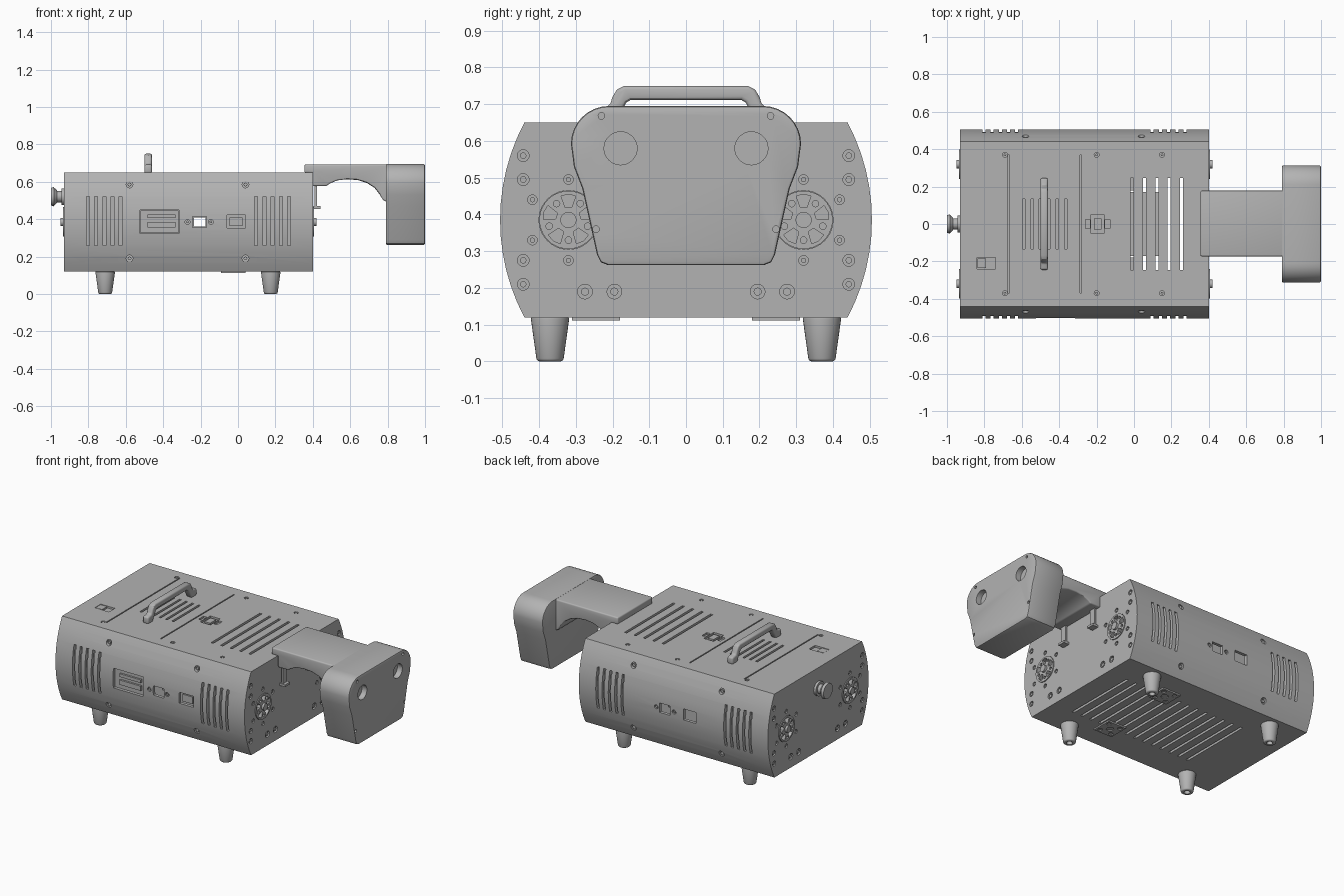
import bpy, bmesh, math
from mathutils import Matrix, Vector

if "Cube" in bpy.data.objects:
    bpy.data.objects.remove(bpy.data.objects["Cube"])

grey = bpy.data.materials.new("light_grey")
grey.use_nodes = True
grey.diffuse_color = (0.45, 0.45, 0.45, 1)
grey.node_tree.nodes["Principled BSDF"].inputs["Base Color"].default_value = (0.45, 0.45, 0.45, 1)

TURN = {'X': Matrix.Rotation(math.pi / 2, 4, 'Y'),
        'Y': Matrix.Rotation(-math.pi / 2, 4, 'X'),
        'Z': Matrix.Identity(4)}


def box(bm, c, s):
    bmesh.ops.create_cube(bm, size=1, matrix=Matrix.Translation(c) @ Matrix.Diagonal((*s, 1)))


def cyl(bm, c, r, d, axis='Z', r2=None, n=24):
    bmesh.ops.create_cone(bm, cap_ends=True, segments=n, radius1=r, radius2=r if r2 is None else r2,
                          depth=d, matrix=Matrix.Translation(c) @ TURN[axis])


def prism(bm, pts, axis, a, b):
    place = (lambda p, t: (t, *p)) if axis == 'X' else (lambda p, t: (p[0], t, p[1]))
    low = [bm.verts.new(place(p, a)) for p in pts]
    high = [bm.verts.new(place(p, b)) for p in pts]
    faces = [bm.faces.new(low), bm.faces.new(high[::-1])]
    for i in range(len(pts)):
        j = (i + 1) % len(pts)
        faces.append(bm.faces.new((low[j], low[i], high[i], high[j])))
    bmesh.ops.recalc_face_normals(bm, faces=faces)


def make(name, bm):
    me = bpy.data.meshes.new(name)
    bm.to_mesh(me)
    bm.free()
    ob = bpy.data.objects.new(name, me)
    bpy.context.collection.objects.link(ob)
    me.materials.append(grey)
    return ob


def bake(ob):
    dg = bpy.context.evaluated_depsgraph_get()
    me = bpy.data.meshes.new_from_object(ob.evaluated_get(dg))
    ob.modifiers.clear()
    ob.data = me


def cut(ob, bm):
    tool = make("cutter", bm)
    tool.hide_render = True
    m = ob.modifiers.new("cut", 'BOOLEAN')
    m.operation, m.solver, m.object = 'DIFFERENCE', 'EXACT', tool
    bake(ob)
    bpy.data.objects.remove(tool)


def soften(ob, width):
    m = ob.modifiers.new("bevel", 'BEVEL')
    m.width, m.segments, m.limit_method, m.angle_limit = width, 3, 'ANGLE', math.radians(35)
    bake(ob)


def section(inset):
    # flat top and bottom, bulging sides
    r, h = 0.565 - inset, 0.265 - inset
    a = math.asin(h / r)
    side = [(-0.059 + r * math.cos(t), 0.385 + r * math.sin(t))
            for t in [a * (i / 6 - 1) for i in range(13)]]
    return side + [(-y, z) for y, z in reversed(side)]


# Hollow casing
bm = bmesh.new()
prism(bm, section(0), 'X', -0.93, 0.40)
casing = make("casing", bm)
bm = bmesh.new()
prism(bm, section(0.02), 'X', -0.91, 0.38)
cut(casing, bm)

WHEEL_Y, MID = 0.32, 0.385
cuts, screws = bmesh.new(), bmesh.new()


def screw_hole(p, n, r):
    # shallow recess with a smaller screw head inside it
    p, n = Vector(p), Vector(n)
    axis = 'XYZ'[max(range(3), key=lambda i: abs(n[i]))]
    cyl(cuts, p, r, 0.024, axis, n=16)
    cyl(screws, p - n * 0.008, r * 0.55, 0.012, axis, n=12)


for s in (-1, 1):
    # side vents and side screws
    for c in (-0.715, 0.185):
        for i in range(-2, 3):
            box(cuts, (c + i * 0.044, s * 0.485, 0.39), (0.016, 0.1, 0.26))
    for x in (-0.58, 0.04):
        for z in (0.585, 0.19):
            screw_hole((x, s * 0.468, z), (0, s, 0), 0.018)
    # side data connector
    box(cuts, (-0.205, s * 0.5, MID), (0.075, 0.06, 0.06))
    for x in (-0.27, -0.145):
        screw_hole((x, s * 0.506, MID), (0, s, 0), 0.013)
    # top screws
    for x in (-0.69, -0.2, 0.15):
        screw_hole((x, s * 0.37, 0.65), (0, 0, 1), 0.013)
    # end plates: wheel sockets and mounting holes
    for e, x in ((-1, -0.93), (1, 0.40)):
        cyl(cuts, (x, s * WHEEL_Y, MID), 0.08, 0.06, 'X', n=40)
        for d in (-1, 1):
            for y, z, r in ((0.443, 0.11, 0.016), (0.443, 0.175, 0.016), (WHEEL_Y, 0.11, 0.013),
                            (0.418, 0.055, 0.013), (0.222, 0.055, 0.013)):
                screw_hole((x, s * y, MID + d * z), (e, 0, 0), r)
        for y in (0.275, 0.195):
            screw_hole((x, s * y, 0.19), (e, 0, 0), 0.02)

# front display recess and sockets, rear power socket
box(cuts, (-0.42, -0.5, 0.387), (0.21, 0.06, 0.125))
box(cuts, (-0.01, -0.5, 0.387), (0.1, 0.06, 0.07))
box(cuts, (-0.38, 0.5, 0.387), (0.09, 0.06, 0.07))
# top vents, seams, switch and connector
for i in range(5):
    box(cuts, (-0.01 + i * 0.066, 0, 0.645), (0.016, 0.49, 0.05))
for i in range(6):
    box(cuts, (-0.59 + i * 0.045, 0, 0.645), (0.014, 0.27, 0.05))
for x in (-0.67, -0.285):
    box(cuts, (x, 0, 0.65), (0.007, 0.74, 0.02))
box(cuts, (-0.79, -0.21, 0.65), (0.1, 0.06, 0.024))
box(cuts, (-0.195, 0, 0.65), (0.07, 0.1, 0.024))
for x in (-0.248, -0.142):
    box(cuts, (x, 0, 0.65), (0.025, 0.05, 0.024))
# bottom vents
for i in range(14):
    box(cuts, (0.254 - i * 0.066, 0, 0.125), (0.016, 0.49, 0.05))
cut(casing, cuts)
make("screw_heads", screws)

# Modules seen through the vents
bm = bmesh.new()
box(bm, (-0.36, 0, MID), (1.03, 0.34, 0.36))
for s in (-1, 1):
    box(bm, (-0.265, s * 0.34, MID), (1.24, 0.17, 0.34))
inner = make("inner_modules", bm)
bm = bmesh.new()
box(bm, (-0.205, 0, MID), (0.06, 1.2, 0.05))
for x in (-0.93, 0.40):
    for s in (-1, 1):
        cyl(bm, (x, s * WHEEL_Y, MID), 0.081, 0.12, 'X')
cut(inner, bm)

# Inset parts: display, sockets, switch, connector
bm = bmesh.new()
box(bm, (-0.42, -0.478, 0.387), (0.205, 0.02, 0.12))
box(bm, (-0.41, -0.49, 0.37), (0.15, 0.02, 0.03))
box(bm, (-0.41, -0.49, 0.415), (0.15, 0.02, 0.02))
box(bm, (-0.01, -0.478, 0.387), (0.07, 0.03, 0.045))
box(bm, (-0.815, -0.21, 0.643), (0.045, 0.05, 0.012))
box(bm, (-0.195, 0, 0.643), (0.04, 0.06, 0.012))
make("socket_inserts", bm)

# Spoked wheels in the end sockets
for e, x in ((-1, -0.92), (1, 0.39)):
    for s in (-1, 1):
        bm = bmesh.new()
        cyl(bm, (x, s * WHEEL_Y, MID), 0.079, 0.03, 'X', n=40)
        wheel = make("end_wheel", bm)
        bm = bmesh.new()
        for i in range(5):
            a = math.pi / 2 + i * math.tau / 5
            wedge = [(rr * math.cos(a + t), rr * math.sin(a + t))
                     for rr, t in ((0.035, -0.25), (0.068, -0.3), (0.07, 0), (0.068, 0.3), (0.035, 0.25))]
            prism(bm, [(s * WHEEL_Y + y, MID + z) for y, z in wedge], 'X', x - 0.03, x + 0.03)
            a += math.pi / 5
            cyl(bm, (x, s * WHEEL_Y + 0.055 * math.cos(a), MID + 0.055 * math.sin(a)), 0.009, 0.06, 'X', n=12)
        cut(wheel, bm)
        bm = bmesh.new()
        cyl(bm, (x + e * 0.014, s * WHEEL_Y, MID), 0.022, 0.03, 'X', n=20)
        make("wheel_hub", bm)

# Tapered feet with a screw recess
for x in (-0.71, 0.175):
    for s in (-1, 1):
        bm = bmesh.new()
        cyl(bm, (x, s * 0.37, 0.061), 0.036, 0.122, r2=0.053, n=32)
        foot = make("foot", bm)
        soften(foot, 0.008)
        bm = bmesh.new()
        cyl(bm, (x, s * 0.37, 0), 0.018, 0.05, n=20)
        cut(foot, bm)

# Bottom connector plates
for s in (-1, 1):
    bm = bmesh.new()
    box(bm, (-0.025, s * 0.245, 0.116), (0.13, 0.13, 0.01))
    plate = make("bottom_plate", bm)
    bm = bmesh.new()
    cyl(bm, (-0.025, s * 0.245, 0.11), 0.022, 0.014, n=16)
    for dx in (-0.04, 0.04):
        for dy in (-0.04, 0.04):
            cyl(bm, (-0.025 + dx, s * 0.245 + dy, 0.11), 0.014, 0.014, n=12)
    cut(plate, bm)

# Carrying handle
half = [(0.245, 0.645), (0.245, 0.69), (0.208, 0.695), (0.2, 0.72), (0.188, 0.74), (0.168, 0.75)]
under = [(0.15, 0.712), (0.162, 0.705), (0.17, 0.69), (0.195, 0.645)]
bm = bmesh.new()
outer = half + [(-y, z) for y, z in reversed(half)]
prism(bm, outer + [(-y, z) for y, z in reversed(under)] + under, 'X', -0.5, -0.46)
soften(make("handle", bm), 0.01)

# Knob on the left end
bm = bmesh.new()
for x, r, r2, d in ((-0.935, 0.045, 0.045, 0.02), (-0.958, 0.03, 0.03, 0.03),
                    (-0.977, 0.05, 0.035, 0.016), (-0.9925, 0.047, 0.052, 0.015)):
    cyl(bm, (x, 0, 0.52), r, d, 'X', r2)
make("knob", bm)

# Overhanging arm with an arched underside
arch = [(0.80, 0.49), (0.775, 0.503), (0.755, 0.535), (0.73, 0.567), (0.69, 0.593), (0.64, 0.609),
        (0.58, 0.613), (0.53, 0.607), (0.49, 0.59), (0.473, 0.577)]
bm = bmesh.new()
prism(bm, [(0.355, 0.648), (0.355, 0.692), (0.80, 0.692)] + arch + [(0.40, 0.577), (0.40, 0.648)],
      'Y', -0.173, 0.178)
soften(make("arm", bm), 0.008)
bm = bmesh.new()
for s in (-1, 1):
    box(bm, (0.416, s * 0.13, 0.52), (0.012, 0.04, 0.12))
    box(bm, (0.42, s * 0.13, 0.462), (0.04, 0.05, 0.014))
make("arm_brackets", bm)

# Head with rounded shoulders and tapered sides
half = [(0.212, 0.262), (0.232, 0.27), (0.242, 0.29), (0.282, 0.47), (0.305, 0.53)]
half += [(0.21 + 0.103 * math.cos(t), 0.592 + 0.103 * math.sin(t))
         for t in [i * math.pi / 16 for i in range(9)]]
bm = bmesh.new()
prism(bm, half + [(-y, z) for y, z in reversed(half)], 'X', 0.79, 1.0)
head = make("head", bm)
rim = head.modifiers.new("bevel", 'BEVEL')
rim.width, rim.segments, rim.limit_method, rim.angle_limit = 0.008, 2, 'ANGLE', 1.0
bake(head)
bm = bmesh.new()
for s in (-1, 1):
    cyl(bm, (1.0, s * 0.178, 0.58), 0.045, 0.07, 'X', n=32)
    for y, z in ((0.23, 0.668), (0.245, 0.36)):
        cyl(bm, (1.0, s * y, z), 0.009, 0.03, 'X', n=12)
cut(head, bm)

# Smooth curved faces, keep hard edges
for ob in bpy.context.scene.objects:
    ob.select_set(ob.type == 'MESH')
bpy.context.view_layer.objects.active = casing
bpy.ops.object.shade_smooth_by_angle(angle=math.radians(30))
